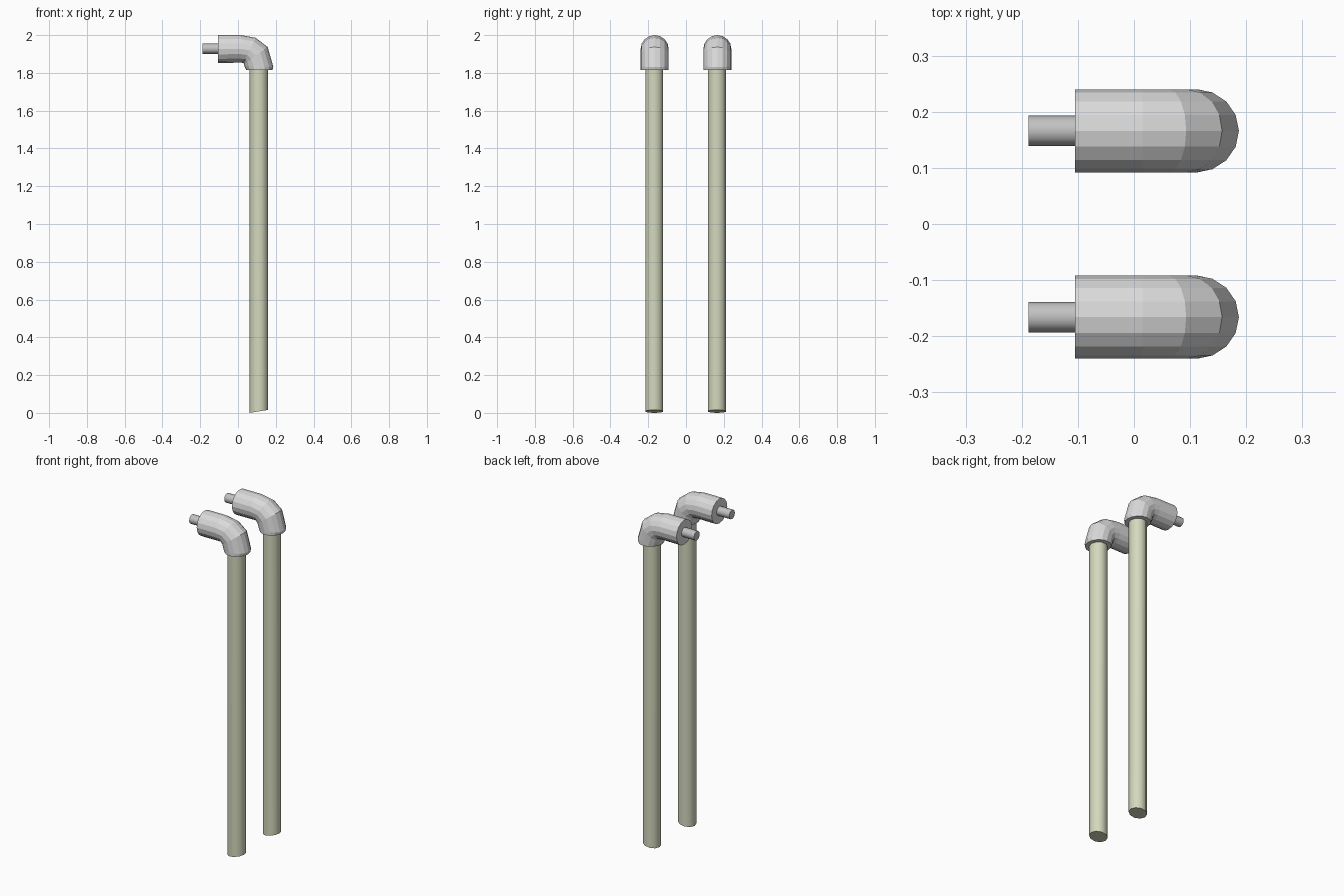
import bpy, bmesh, math
from mathutils import Vector

cube = bpy.data.objects.get("Cube")
if cube:
    bpy.data.objects.remove(cube, do_unlink=True)


def make_material(name, color):
    m = bpy.data.materials.new(name)
    m.use_nodes = True
    m.diffuse_color = (*color, 1)
    m.node_tree.nodes["Principled BSDF"].inputs["Base Color"].default_value = (*color, 1)
    return m


FITTING = make_material("light grey fitting", (0.70, 0.70, 0.70))
STEEL = make_material("mid grey steel", (0.54, 0.54, 0.54))
PIPE = make_material("pale olive pipe", (0.66, 0.69, 0.51))


def loft(name, rings, half_width, y, sides, material, smooth):
    """Bridge elliptical rings, each given by two opposite points in the xz plane."""
    bm = bmesh.new()
    loops = []
    for a, b in rings:
        a, b = Vector((a[0], y, a[1])), Vector((b[0], y, b[1]))
        centre, axis = (a + b) / 2, (a - b) / 2
        loop = []
        for i in range(sides):
            t = math.tau * i / sides
            side = Vector((0, half_width * math.sin(t), 0))
            loop.append(bm.verts.new(centre + axis * math.cos(t) + side))
        loops.append(loop)
    for p, q in zip(loops, loops[1:]):
        for i in range(sides):
            j = (i + 1) % sides
            bm.faces.new((p[i], p[j], q[j], q[i]))
    bm.faces.new(loops[0])
    bm.faces.new(loops[-1])
    bmesh.ops.recalc_face_normals(bm, faces=bm.faces)
    mesh = bpy.data.meshes.new(name)
    bm.to_mesh(mesh)
    bm.free()
    mesh.materials.append(material)
    obj = bpy.data.objects.new(name, mesh)
    bpy.context.collection.objects.link(obj)
    if smooth:
        bpy.ops.object.select_all(action='DESELECT')
        obj.select_set(True)
        bpy.context.view_layer.objects.active = obj
        bpy.ops.object.shade_smooth_by_angle(angle=math.radians(40))
    return obj


# Outer and inner points of each ring along the bend
ELBOW = [
    ((-0.105, 2.0), (-0.105, 1.853)),
    ((0.015, 2.0), (0.015, 1.854)),
    ((0.093, 1.986), (0.030, 1.853)),
    ((0.157, 1.937), (0.031, 1.846)),
    ((0.187, 1.832), (0.034, 1.836)),
    ((0.182, 1.815), (0.044, 1.815)),
]
# Pipe foot is cut at a slight slant
SHAFT = [((0.16, 0.016), (0.06, 0.0)), ((0.16, 1.87), (0.06, 1.87))]
PIN = [((-0.188, 1.955), (-0.188, 1.901)), ((-0.09, 1.955), (-0.09, 1.901))]

for label, y in (("front", -0.166), ("back", 0.166)):
    loft(label + "_elbow", ELBOW, 0.074, y, 16, FITTING, False)
    loft(label + "_pipe", SHAFT, 0.05, y - 0.002, 10, PIPE, True)
    loft(label + "_pin", PIN, 0.027, y, 12, STEEL, True)
